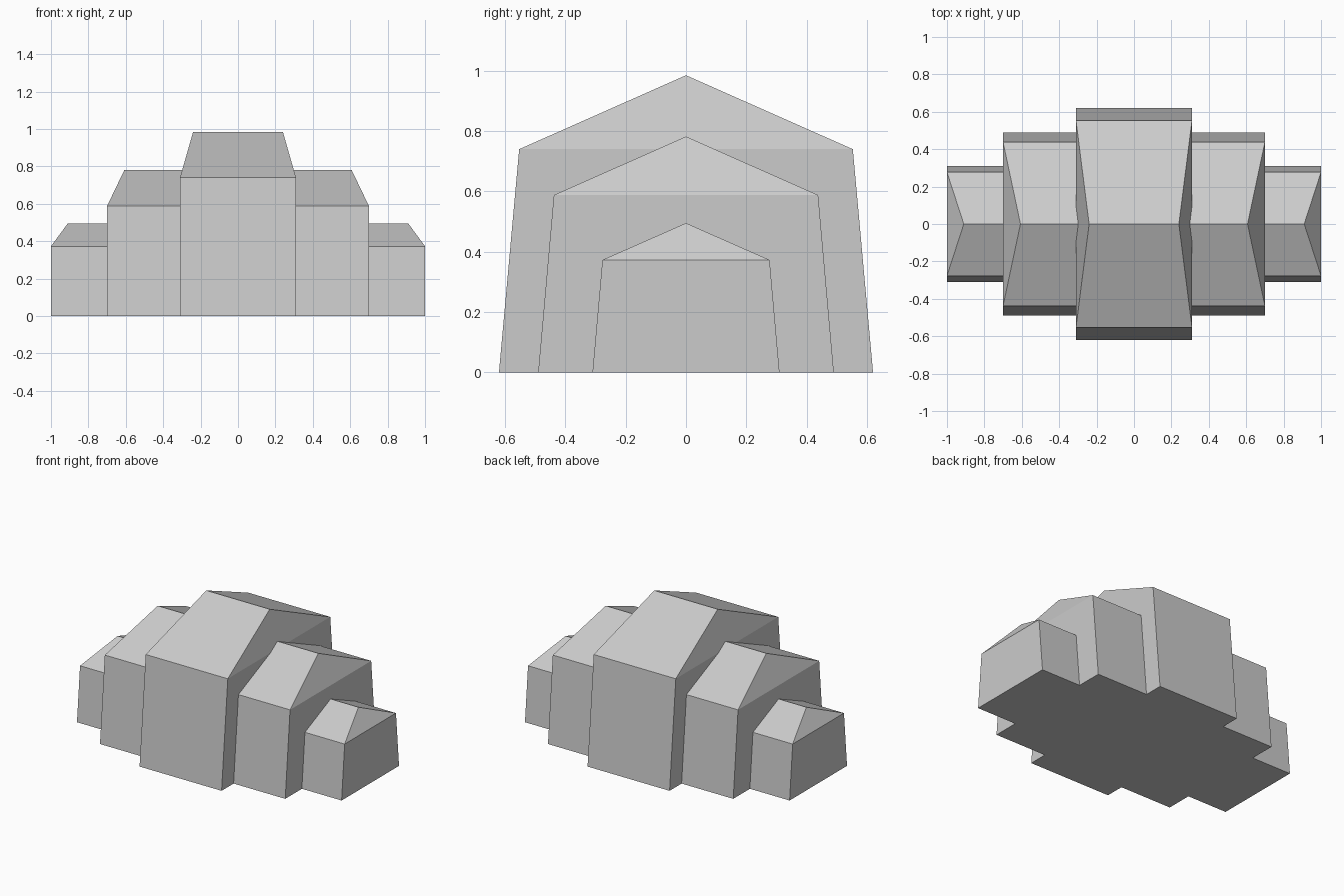
import bpy
import bmesh

cube = bpy.data.objects.get("Cube")
if cube:
    bpy.data.objects.remove(cube, do_unlink=True)

grey = bpy.data.materials.new("plain_grey")
grey.use_nodes = True
colour = (0.6, 0.6, 0.6, 1)
grey.diffuse_color = colour
grey.node_tree.nodes["Principled BSDF"].inputs["Base Color"].default_value = colour


def hall(name, walls, ridge, base_y, eave_y, eave_z, ridge_z):
    """Hall with battered side walls and a pitched roof; walls and ridge are x ranges."""
    bm = bmesh.new()
    ends = []
    for wall_x, ridge_x in zip(walls, ridge):
        outline = [(wall_x, -base_y, 0), (wall_x, base_y, 0),
                   (wall_x, eave_y, eave_z), (ridge_x, 0, ridge_z),
                   (wall_x, -eave_y, eave_z)]
        ends.append([bm.verts.new(p) for p in outline])
    a, b = ends
    # Floor, side walls and roof slopes
    for i in range(5):
        j = (i + 1) % 5
        bm.faces.new((a[i], a[j], b[j], b[i]))
    # Upright end walls and leaning gables
    for end in ends:
        bm.faces.new((end[0], end[1], end[2], end[4]))
        bm.faces.new((end[4], end[2], end[3]))
    bmesh.ops.recalc_face_normals(bm, faces=bm.faces)
    mesh = bpy.data.meshes.new(name)
    bm.to_mesh(mesh)
    bm.free()
    mesh.materials.append(grey)
    obj = bpy.data.objects.new(name, mesh)
    bpy.context.collection.objects.link(obj)


# Tall central hall
hall("central_hall", (-0.31, 0.31), (-0.24, 0.24), 0.62, 0.553, 0.74, 0.985)

# Stepped wings, each butting against the taller hall beside it
for side, s in (("left", 1), ("right", -1)):
    hall(side + "_middle_wing", (s * 0.31, s * 0.70), (s * 0.298, s * 0.607),
         0.49, 0.438, 0.588, 0.782)
    hall(side + "_end_wing", (s * 0.70, s * 1.0), (s * 0.70, s * 0.91),
         0.31, 0.277, 0.373, 0.495)
